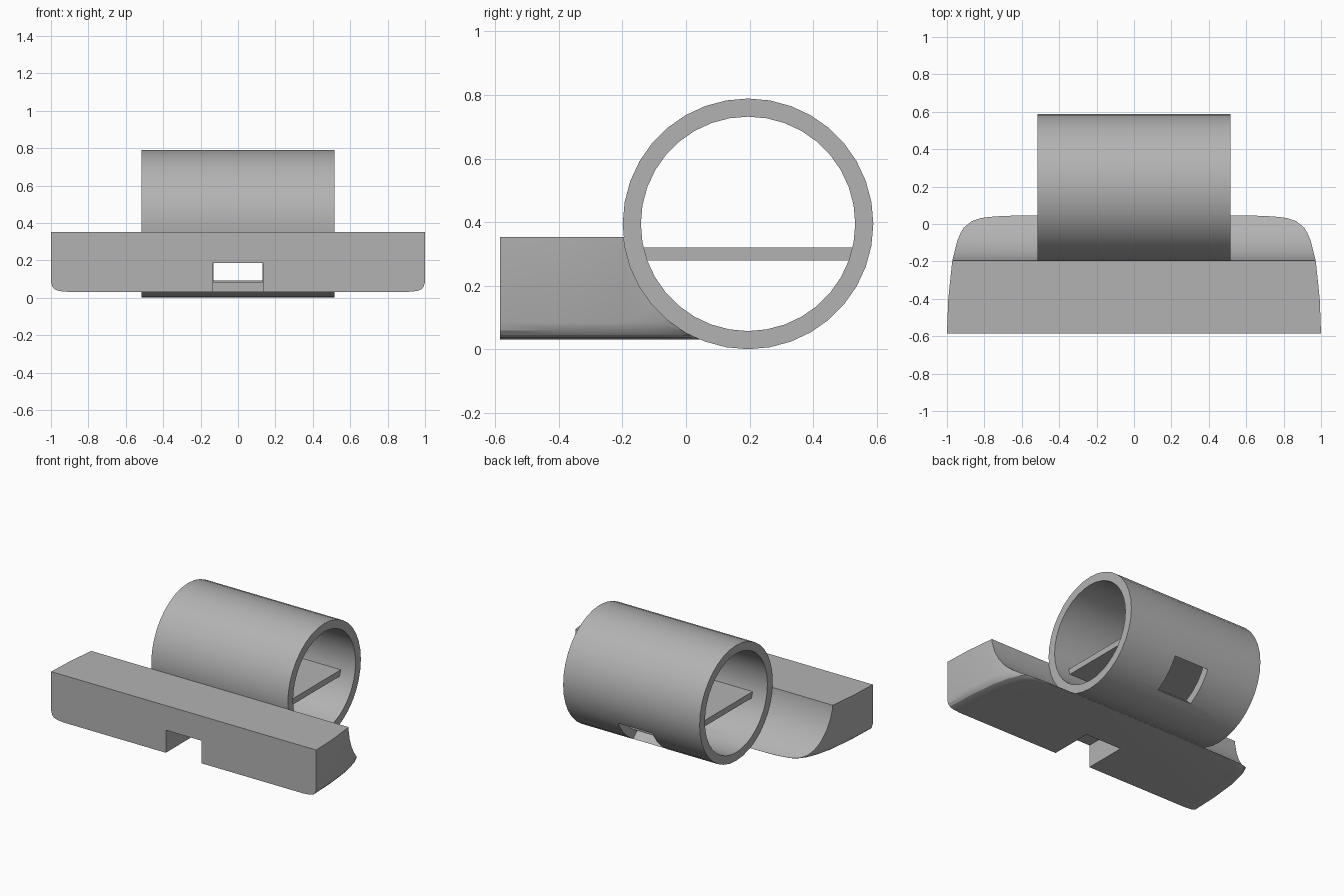
import bpy, bmesh, math
from mathutils import Matrix

if "Cube" in bpy.data.objects:
    bpy.data.objects.remove(bpy.data.objects["Cube"])

CY, CZ, R_OUT, R_IN, HALF = 0.195, 0.395, 0.394, 0.337, 0.515
SIDES = 36

grey = bpy.data.materials.new("plain_grey")
grey.diffuse_color = (0.45, 0.45, 0.45, 1)
grey.use_nodes = True
grey.node_tree.nodes["Principled BSDF"].inputs["Base Color"].default_value = grey.diffuse_color


def finish(name, bm):
    bmesh.ops.recalc_face_normals(bm, faces=bm.faces)
    me = bpy.data.meshes.new(name)
    bm.to_mesh(me)
    bm.free()
    ob = bpy.data.objects.new(name, me)
    bpy.context.collection.objects.link(ob)
    me.materials.append(grey)
    return ob


def loft(name, rings, closed=False):
    """Skin a list of equal rings; cap the ends or close the loop."""
    bm = bmesh.new()
    vs = [[bm.verts.new(p) for p in ring] for ring in rings]
    n = len(vs[0])
    pairs = list(zip(vs, vs[1:])) + ([(vs[-1], vs[0])] if closed else [])
    for a, b in pairs:
        for i in range(n):
            j = (i + 1) % n
            bm.faces.new((a[i], a[j], b[j], b[i]))
    if not closed:
        bm.faces.new(vs[0])
        bm.faces.new(vs[-1])
    return finish(name, bm)


def circle(x, r):
    return [(x, CY + r * math.sin(2 * math.pi * i / SIDES),
             CZ + r * math.cos(2 * math.pi * i / SIDES)) for i in range(SIDES)]


def box(name, x, y, z, matrix=None):
    bm = bmesh.new()
    bmesh.ops.create_cube(bm, size=1)
    for v in bm.verts:
        for k, (lo, hi) in enumerate((x, y, z)):
            v.co[k] = lo if v.co[k] < 0 else hi
    if matrix:
        bm.transform(matrix)
    return finish(name, bm)


def cut(ob, *cutters):
    for c in cutters:
        c.hide_render = True
        c.hide_set(True)
        m = ob.modifiers.new("cut", 'BOOLEAN')
        m.operation, m.solver, m.object = 'DIFFERENCE', 'EXACT', c


def smooth(ob, angle):
    bpy.ops.object.select_all(action='DESELECT')
    bpy.context.view_layer.objects.active = ob
    ob.select_set(True)
    for m in list(ob.modifiers):
        bpy.ops.object.modifier_apply(modifier=m.name)
    bpy.ops.object.shade_smooth_by_angle(angle=math.radians(angle))


# Base block: curved plan outline, bottom edges rounded inwards
half = [(1, -0.585), (0.993, -0.4), (0.972, -0.2), (0.945, -0.09), (0.915, -0.02),
        (0.885, 0.015), (0.85, 0.032), (0.79, 0.041), (0.68, 0.046)]
plan = half + [(-x, y) for x, y in reversed(half)]
levels = [(0.353, 0), (0.085, 0), (0.06, 0.007), (0.045, 0.02), (0.036, 0.045), (0.031, 0.1)]
base = loft("base_block", [[(x * (1 - d), y, z) for x, y in plan] for z, d in levels])

# Tube lying across the base
tube = loft("tube", [circle(-HALF, R_OUT), circle(HALF, R_OUT),
                     circle(HALF, R_IN), circle(-HALF, R_IN)], closed=True)

# Shelf inside the tube
shelf = box("shelf", (-0.41, 0.41), (-0.135, 0.525), (0.28, 0.32))

# Cutters: cradle for the tube, front notch, channel, slanted rear hole
cradle = loft("cradle_cutter", [circle(-1.2, R_OUT), circle(1.2, R_OUT)])
notch = box("notch_cutter", (-0.135, 0.135), (-0.7, -0.29), (-0.1, 0.185))
channel = box("channel_cutter", (-0.13, 0.13), (-0.7, 0.2), (0.085, 0.1849))
turn = Matrix.Translation((0, CY, CZ)) @ Matrix.Rotation(math.radians(-44), 4, 'X')
rear = box("rear_hole_cutter", (-0.13, 0.13), (0.22, 0.5), (-0.117, 0.117), turn)

cut(base, cradle, notch, channel)
cut(tube, channel, rear)
smooth(base, 25)
smooth(tube, 25)
